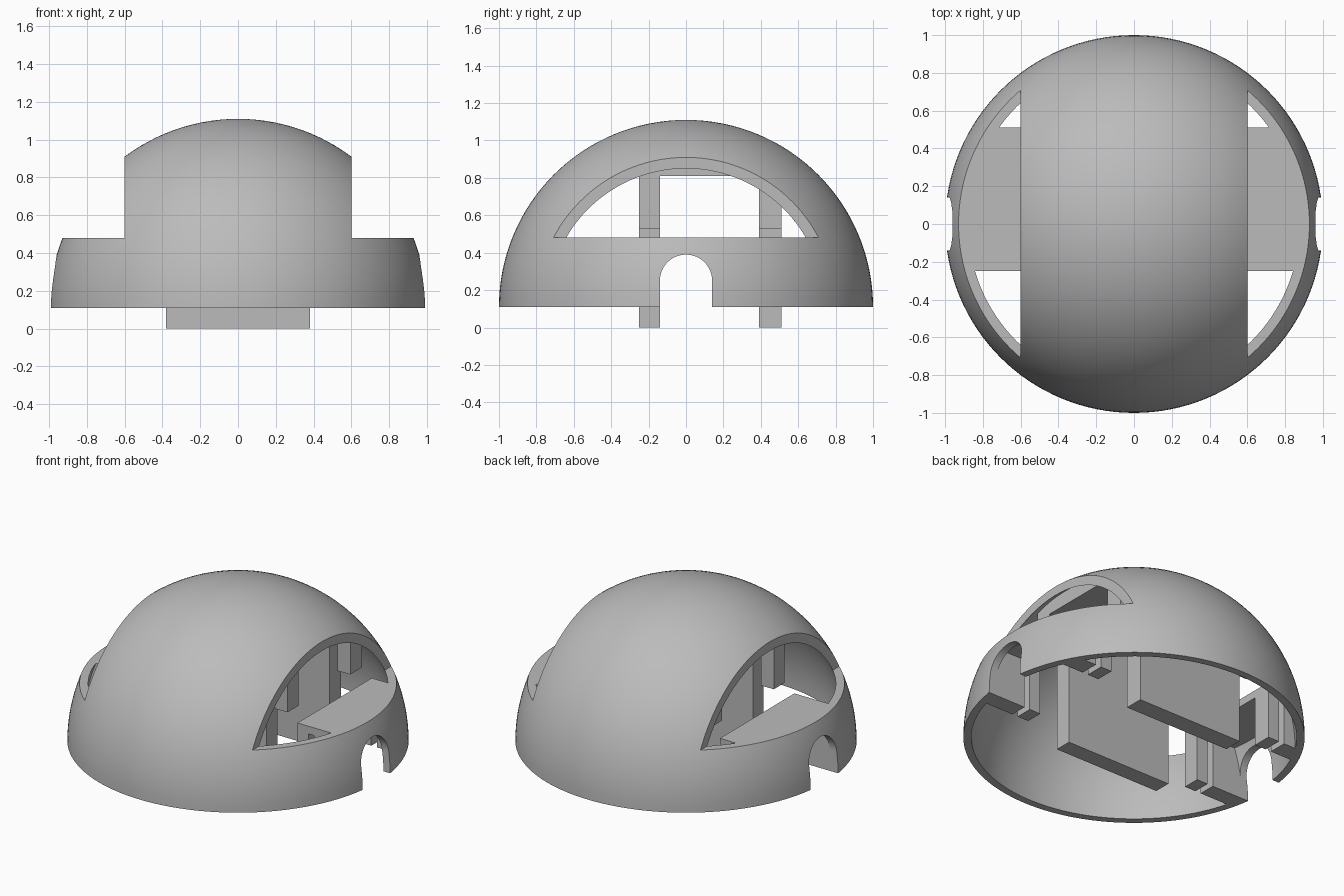
import bpy, bmesh, math

cube = bpy.data.objects.get("Cube")
if cube:
    bpy.data.objects.remove(cube, do_unlink=True)

grey = bpy.data.materials.new("plain grey")
grey.use_nodes = True
GREY = (0.5, 0.5, 0.5, 1)
grey.diffuse_color = GREY
grey.node_tree.nodes["Principled BSDF"].inputs["Base Color"].default_value = GREY

RIM, R_OUT, R_IN = 0.11, 1.0, 0.953
SILL, WINDOW_X = 0.48, 0.6
ROWS = {"front": (-0.25, -0.14), "back": (0.39, 0.51)}


def finish(name, bm):
    bmesh.ops.recalc_face_normals(bm, faces=bm.faces)
    mesh = bpy.data.meshes.new(name)
    bm.to_mesh(mesh)
    bm.free()
    mesh.materials.append(grey)
    ob = bpy.data.objects.new(name, mesh)
    bpy.context.collection.objects.link(ob)
    return ob


def box(name, x, y, z):
    bm = bmesh.new()
    bmesh.ops.create_cube(bm, size=1)
    for v in bm.verts:
        v.co = [lo + (c + 0.5) * (hi - lo) for c, (lo, hi) in zip(v.co, (x, y, z))]
    return finish(name, bm)


def arc(radius, steps=32):
    """Quarter circle from the rim up to the crown."""
    angles = [math.pi / 2 * i / steps for i in range(steps + 1)]
    return [(radius * math.cos(a), RIM + radius * math.sin(a)) for a in angles]


def lathe(name, profile, segments=128):
    bm = bmesh.new()
    verts = [bm.verts.new((r, 0, z)) for r, z in profile]
    edges = [bm.edges.new(pair) for pair in zip(verts, verts[1:])]
    bmesh.ops.spin(bm, geom=verts + edges, cent=(0, 0, 0), axis=(0, 0, 1),
                   angle=math.tau, steps=segments, use_duplicate=False)
    bmesh.ops.remove_doubles(bm, verts=bm.verts, dist=0.0001)
    return finish(name, bm)


def boolean(ob, tool, operation):
    mod = ob.modifiers.new("cut", 'BOOLEAN')
    mod.operation, mod.object, mod.solver = operation, tool, 'EXACT'
    bpy.context.view_layer.objects.active = ob
    bpy.ops.object.modifier_apply(modifier=mod.name)


def select_only(ob):
    bpy.ops.object.select_all(action='DESELECT')
    ob.select_set(True)
    bpy.context.view_layer.objects.active = ob


# Dome shell
dome = lathe("dome_shell", arc(R_OUT) + arc(R_IN)[::-1] + [(R_OUT, RIM)])

# Side windows
cutters = [box("window_cutter", sorted((s * WINDOW_X, s * 1.5)), (-1.5, 1.5), (SILL, 1.5))
           for s in (-1, 1)]

# Round-topped doorway running across the dome
bm = bmesh.new()
door_r, spring = 0.14, 0.25
outline = [(-door_r, -0.2), (door_r, -0.2)]
outline += [(door_r * math.cos(math.pi * i / 24), spring + door_r * math.sin(math.pi * i / 24))
            for i in range(25)]
face = bm.faces.new([bm.verts.new((-1.5, y, z)) for y, z in outline])
ext = bmesh.ops.extrude_face_region(bm, geom=[face])
for v in ext["geom"]:
    if isinstance(v, bmesh.types.BMVert):
        v.co.x = 1.5
cutters.append(finish("doorway_cutter", bm))
for c in cutters:
    boolean(dome, c, 'DIFFERENCE')
select_only(dome)
bpy.ops.object.shade_smooth_by_angle(angle=math.radians(30))

# Interior: ceiling block and two cross slabs
inside = [box("ceiling_block", (-0.53, 0.53), (-0.25, 0.51), (0.81, 1.2))]
for row, y in ROWS.items():
    inside.append(box(row + "_slab", (-0.38, 0.38), y, (0, 1.2)))

# Hanging posts, ledges, legs and outer supports on both sides
for side, s in (("left", 1), ("right", -1)):
    def span(a, b):
        return sorted((s * a, s * b))
    inside.append(box(side + "_ledge", span(WINDOW_X, 1.2), (-0.25, 0.51), (SILL - 0.05, SILL)))
    for row, y in ROWS.items():
        tag = f"{side}_{row}"
        inside.append(box(tag + "_post", span(0.44, 0.53), y, (0.53, 1.2)))
        inside.append(box(tag + "_leg", span(0.6, 0.68), y, (RIM, SILL - 0.02)))
        inside.append(box(tag + "_support", span(0.72, 1.2), y, (RIM, SILL - 0.02)))

# Trim the interior to the inside of the dome
bounds = lathe("interior_bounds", [(0, -0.2), (R_IN + 0.002, -0.2)] + arc(R_IN + 0.002))
for part in inside:
    boolean(part, bounds, 'INTERSECT')

for helper in cutters + [bounds]:
    bpy.data.objects.remove(helper, do_unlink=True)
